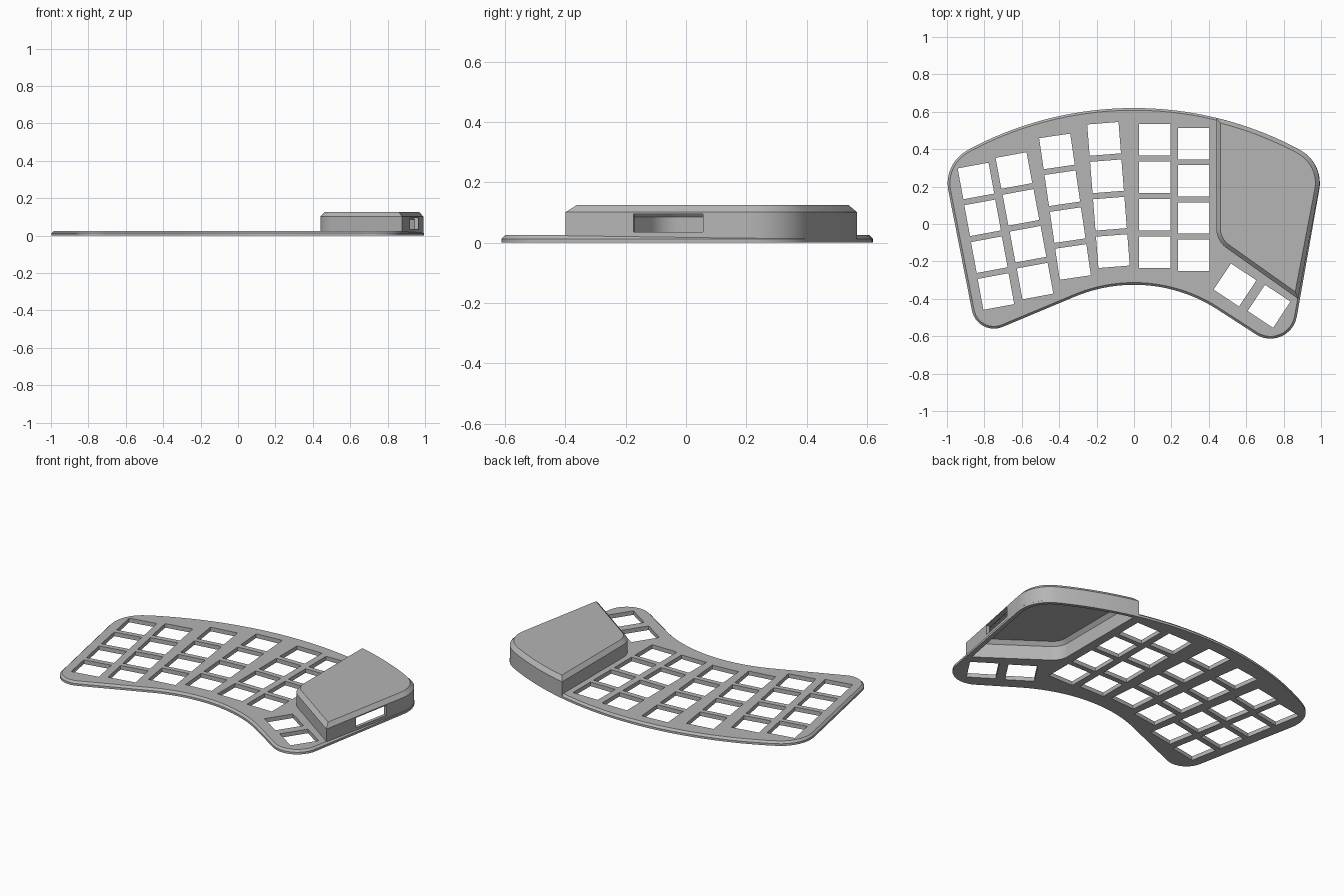
import bpy, bmesh, math
from mathutils import Vector, Matrix

default = bpy.data.objects.get("Cube")
if default:
    bpy.data.objects.remove(default, do_unlink=True)

grey = bpy.data.materials.new("matte grey")
grey.use_nodes = True
grey.diffuse_color = (0.46, 0.46, 0.46, 1)
grey.node_tree.nodes["Principled BSDF"].inputs["Base Color"].default_value = (0.46, 0.46, 0.46, 1)


def arc(x0, x1, top, radius, steps):
    """Points on a crown-shaped arc whose highest point is (0, top)."""
    a0, a1 = math.asin(x0 / radius), math.asin(x1 / radius)
    angles = [a0 + (a1 - a0) * i / steps for i in range(steps + 1)]
    return [(radius * math.sin(a), top - radius * (1 - math.cos(a)), 0) for a in angles]


def rounded(corners, steps=12):
    """Counter-clockwise outline; each corner is (x, y, fillet radius)."""
    pts = []
    for i, (x, y, r) in enumerate(corners):
        p = Vector((x, y))
        if r == 0:
            pts.append(p)
            continue
        a = (Vector(corners[i - 1][:2]) - p).normalized()
        b = (Vector(corners[(i + 1) % len(corners)][:2]) - p).normalized()
        half = a.angle(b) / 2
        centre = p + (a + b).normalized() * r / math.sin(half)
        start = p + a * r / math.tan(half) - centre
        sweep = math.pi - 2 * half
        for k in range(steps + 1):
            pts.append(centre + Matrix.Rotation(sweep * k / steps, 2) @ start)
    return pts


def inset(pts, d):
    """Offset an outline inwards with mitred corners."""
    out = []
    for i, p in enumerate(pts):
        e1 = (p - pts[i - 1]).normalized()
        e2 = (pts[(i + 1) % len(pts)] - p).normalized()
        n1, n2 = Vector((-e1.y, e1.x)), Vector((-e2.y, e2.x))
        out.append(p + (n1 + n2) * d / (1 + n1.dot(n2)))
    return out


def finish(name, bm):
    bmesh.ops.recalc_face_normals(bm, faces=bm.faces[:])
    mesh = bpy.data.meshes.new(name)
    bm.to_mesh(mesh)
    bm.free()
    mesh.materials.append(grey)
    obj = bpy.data.objects.new(name, mesh)
    bpy.context.collection.objects.link(obj)
    return obj


def slab(name, pts, z0, z1, bevel, drop):
    """Extruded outline with a chamfer around its top edge."""
    bm = bmesh.new()
    levels = [(pts, z0), (pts, z1 - drop), (inset(pts, bevel), z1)]
    rings = [[bm.verts.new((p.x, p.y, z)) for p in ring] for ring, z in levels]
    for low, high in zip(rings, rings[1:]):
        for i in range(len(pts)):
            j = (i + 1) % len(pts)
            bm.faces.new((low[i], low[j], high[j], high[i]))
    bm.faces.new(rings[0][::-1])
    bm.faces.new(rings[-1])
    return finish(name, bm)


def boxes(name, items):
    """Boxes given as (centre, size, turn about z in degrees)."""
    bm = bmesh.new()
    for centre, size, turn in items:
        m = (Matrix.Translation(centre) @ Matrix.Rotation(math.radians(turn), 4, 'Z')
             @ Matrix.Diagonal((*size, 1)))
        bmesh.ops.create_cube(bm, size=1, matrix=m)
    return finish(name, bm)


def select(obj):
    bpy.ops.object.select_all(action='DESELECT')
    obj.select_set(True)
    bpy.context.view_layer.objects.active = obj


def cut(obj, cutter):
    mod = obj.modifiers.new("cut", 'BOOLEAN')
    mod.operation = 'DIFFERENCE'
    mod.solver = 'EXACT'
    mod.object = cutter
    select(obj)
    bpy.ops.object.modifier_apply(modifier=mod.name)


BACK_TOP, BACK_R = 0.62, 1.876
right_back = (1.015, 0.322, 0.2)

# Outlines of the key plate and of the housing on its left end
plate_outline = rounded(
    [(-0.838, -0.607, 0.12)] + arc(-0.315, 0.447, -0.325, 0.82, 24)
    + [(0.833, -0.707, 0.143), right_back]
    + arc(0.87, -0.87, BACK_TOP, BACK_R, 40) + [(-1.02, 0.318, 0.2)])
housing_outline = rounded(
    [(0.44, -0.09, 0.13), (0.877, -0.4, 0), right_back]
    + arc(0.87, 0.44, BACK_TOP, BACK_R, 10))

plate = slab("key_plate", plate_outline, 0, 0.025, 0.012, 0.012)
housing = slab("controller_housing", housing_outline, 0, 0.125, 0.022, 0.024)

# Key openings: top key, bottom key and turn of each column
columns = [((-0.845, 0.23), (-0.738, -0.361), 10.5),
           ((-0.642, 0.286), (-0.529, -0.305), 10.5),
           ((-0.412, 0.388), (-0.326, -0.203), 8.3),
           ((-0.16, 0.455), (-0.113, -0.145), 4.5),
           ((0.11, 0.45), (0.11, -0.15), 0),
           ((0.32, 0.43), (0.32, -0.167), 0)]
keys = []
for top, bottom, turn in columns:
    for row in range(4):
        p = Vector(top).lerp(Vector(bottom), row / 3)
        keys.append(((p.x, p.y, 0), (0.168, 0.168, 0.2), turn))
for x, y in ((0.54, -0.326), (0.722, -0.44)):
    keys.append(((x, y, 0), (0.163, 0.168, 0.2), -33.5))

key_cutter = boxes("key_cutter", keys)
cavity_cutter = slab("cavity_cutter", inset(housing_outline, 0.02), -0.1, 0.108, 0.02, 0.022)
slot_cutter = boxes("slot_cutter", [((0.947, -0.06, 0.065), (0.14, 0.234, 0.06), -10)])

cut(plate, key_cutter)
cut(plate, cavity_cutter)
cut(housing, cavity_cutter)
cut(housing, slot_cutter)
for cutter in (key_cutter, cavity_cutter, slot_cutter):
    bpy.data.objects.remove(cutter, do_unlink=True)

for part in (plate, housing):
    select(part)
    bpy.ops.object.shade_smooth_by_angle(angle=math.radians(25))
